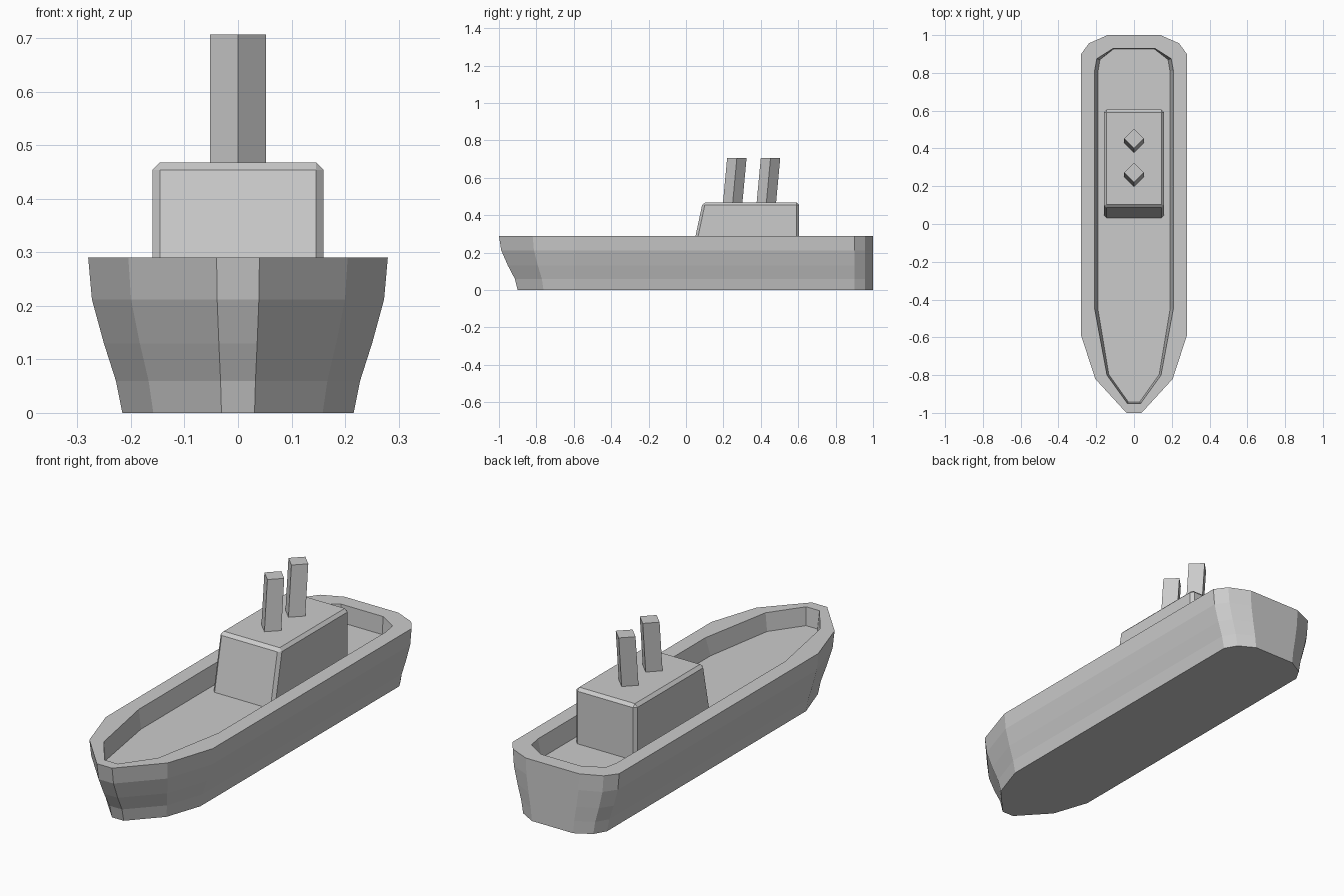
import bpy, bmesh

if "Cube" in bpy.data.objects:
    bpy.data.objects.remove(bpy.data.objects["Cube"])


def loft(name, loops, bevel=0.0):
    """Skin a stack of matching closed loops and cap both ends."""
    bm = bmesh.new()
    rings = [[bm.verts.new(p) for p in loop] for loop in loops]
    n = len(rings[0])
    for a, b in zip(rings, rings[1:]):
        for i in range(n):
            j = (i + 1) % n
            bm.faces.new((a[i], a[j], b[j], b[i]))
    base = bm.faces.new(rings[0][::-1])
    bm.faces.new(rings[-1])
    if bevel:
        edges = [e for e in bm.edges if e not in list(base.edges)]
        bmesh.ops.bevel(bm, geom=edges, offset=bevel, segments=1, affect='EDGES')
    bmesh.ops.recalc_face_normals(bm, faces=bm.faces[:])
    mesh = bpy.data.meshes.new(name)
    bm.to_mesh(mesh)
    bm.free()
    obj = bpy.data.objects.new(name, mesh)
    bpy.context.collection.objects.link(obj)
    return obj


def mirrored(half, z):
    """Right-hand outline from bow to stern, closed with its mirror image."""
    return [(x, y, z) for x, y in half] + [(-x, y, z) for x, y in reversed(half)]


# Hull: the sheer outline narrows and the bow rakes back toward the keel
outline = [(0.04, -1.0), (0.205, -0.82), (0.28, -0.59),
           (0.28, 0.90), (0.238, 0.957), (0.14, 1.0)]
rake = [1.0, 0.58, 0, 0, 0, 0]
levels = [(0.0, 0.772, 0.10), (0.06, 0.815, 0.085), (0.13, 0.895, 0.048),
          (0.212, 0.975, 0.012), (0.29, 1.0, 0.0)]
loops = [mirrored([(x * s, y + r * back) for (x, y), r in zip(outline, rake)], z)
         for z, s, back in levels]

# Flat rim and sunken deck
rim = [(0.035, -0.95), (0.143, -0.80), (0.209, -0.445),
       (0.209, 0.81), (0.197, 0.875), (0.11, 0.93)]
deck = [(0.03, -0.942), (0.133, -0.797), (0.19, -0.455),
        (0.19, 0.81), (0.18, 0.87), (0.107, 0.927)]
loops += [mirrored(rim, 0.29), mirrored(deck, 0.205)]
loft("hull", loops)

# Cabin with a sloping front and chamfered edges
loft("cabin", [mirrored([(0.16, front), (0.16, 0.605)], z)
               for z, front in ((0.205, 0.033), (0.468, 0.089))], bevel=0.014)

# Two raked, diamond-section funnels
for label, y in (("front_funnel", 0.25), ("rear_funnel", 0.43)):
    r = 0.052
    loft(label, [[(0, c - r, z), (r, c, z), (0, c + r, z), (-r, c, z)]
                 for z, c in ((0.46, y - 0.001), (0.707, y + 0.022))])
